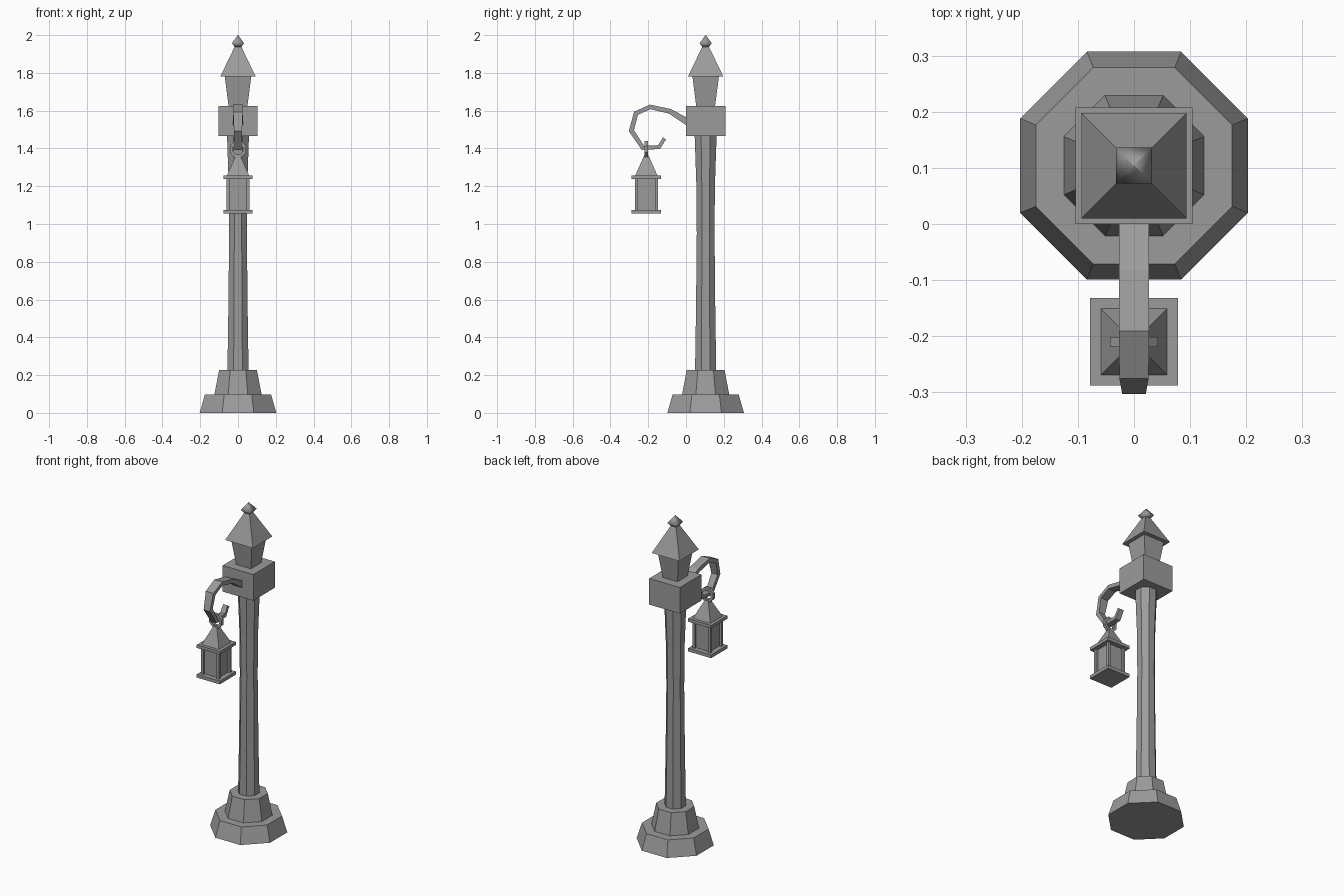
import bpy, bmesh, math
from mathutils import Vector

cube = bpy.data.objects.get("Cube")
if cube:
    bpy.data.objects.remove(cube, do_unlink=True)

grey = bpy.data.materials.new("stone_grey")
grey.use_nodes = True
tone = (0.33, 0.33, 0.33, 1)
grey.diffuse_color = tone
grey.node_tree.nodes["Principled BSDF"].inputs["Base Color"].default_value = tone

POST_Y, LAMP_Y = 0.104, -0.21


def make_object(name, bm):
    bmesh.ops.recalc_face_normals(bm, faces=bm.faces)
    mesh = bpy.data.meshes.new(name)
    bm.to_mesh(mesh)
    bm.free()
    mesh.materials.append(grey)
    obj = bpy.data.objects.new(name, mesh)
    bpy.context.collection.objects.link(obj)
    return obj


def skin(name, rings, closed=False):
    """Skin a list of point rings, capping the ends unless closed."""
    bm = bmesh.new()
    loops = [[bm.verts.new(p) for p in ring] for ring in rings]
    n = len(loops[0])
    pairs = list(zip(loops, loops[1:] + loops[:1]))
    for a, b in pairs if closed else pairs[:-1]:
        for i in range(n):
            j = (i + 1) % n
            bm.faces.new((a[i], a[j], b[j], b[i]))
    if not closed:
        bm.faces.new(loops[0])
        bm.faces.new(loops[-1])
    return make_object(name, bm)


def tower(name, sides, profile, y, x=0):
    """Stack of regular polygons; profile is (flat-side radius, height)."""
    rings = []
    for r, z in profile:
        r /= math.cos(math.pi / sides)
        angles = [(i + 0.5) * math.tau / sides for i in range(sides)]
        rings.append([(x + r * math.cos(a), y + r * math.sin(a), z) for a in angles])
    return skin(name, rings)


# Stepped base, waisted shaft and head block
tower("base_step", 8, [(0.203, 0), (0.175, 0.097)], POST_Y)
tower("base_collar", 8, [(0.125, 0.097), (0.1, 0.227)], POST_Y)
tower("shaft", 8, [(0.056, 0.227), (0.051, 0.55), (0.047, 0.95),
                   (0.049, 1.2), (0.058, 1.465)], POST_Y)
tower("head_block", 4, [(0.104, 1.465), (0.104, 1.625)], POST_Y)

# Flared neck, roof and finial
tower("neck", 4, [(0.05, 1.625), (0.07, 1.78)], POST_Y)
tower("roof", 4, [(0.094, 1.78), (0.016, 1.942)], POST_Y)
finial = tower("finial", 4, [(0.016, 1.935), (0.032, 1.957), (0.001, 2.0)], POST_Y)
for face in finial.data.polygons:
    face.use_smooth = True

# Tapering hooked arm: y, z, half width, half thickness
path = [(0.01, 1.54, 0.027, 0.019), (-0.087, 1.597, 0.027, 0.013),
        (-0.19, 1.62, 0.027, 0.012), (-0.265, 1.586, 0.026, 0.013),
        (-0.289, 1.494, 0.021, 0.014), (-0.228, 1.403, 0.019, 0.012),
        (-0.143, 1.407, 0.017, 0.011), (-0.114, 1.453, 0.015, 0.01)]
points = [Vector((0, p[0], p[1])) for p in path]
rings = []
for i, (y, z, w, t) in enumerate(path):
    along = (points[min(i + 1, len(path) - 1)] - points[max(i - 1, 0)]).normalized()
    side = Vector((0, -along.z, along.y)) * t
    across = Vector((w, 0, 0))
    c = points[i]
    rings.append([c + across + side, c - across + side,
                  c - across - side, c + across - side])
skin("hook_arm", rings)

# Hanging ring
rings = []
for i in range(8):
    a = (i + 0.5) * math.tau / 8
    rings.append([(r * math.cos(a), LAMP_Y + dy, 1.396 + r * math.sin(a))
                  for r, dy in ((0.046, -0.009), (0.046, 0.009),
                                (0.028, 0.009), (0.028, -0.009))])
skin("hanging_ring", rings, closed=True)

# Lantern
tower("lantern_floor", 4, [(0.078, 1.055), (0.078, 1.075)], LAMP_Y)
tower("lantern_panels", 4, [(0.048, 1.075), (0.048, 1.237)], LAMP_Y)
tower("lantern_eave", 4, [(0.078, 1.237), (0.078, 1.256)], LAMP_Y)
tower("lantern_roof", 4, [(0.059, 1.256), (0.012, 1.362)], LAMP_Y)
for sx in (-1, 1):
    for sy in (-1, 1):
        name = ("front" if sy < 0 else "back") + ("_left" if sx > 0 else "_right")
        tower("lantern_post_" + name, 4, [(0.008, 1.075), (0.008, 1.237)],
              LAMP_Y + sy * 0.053, sx * 0.053)
